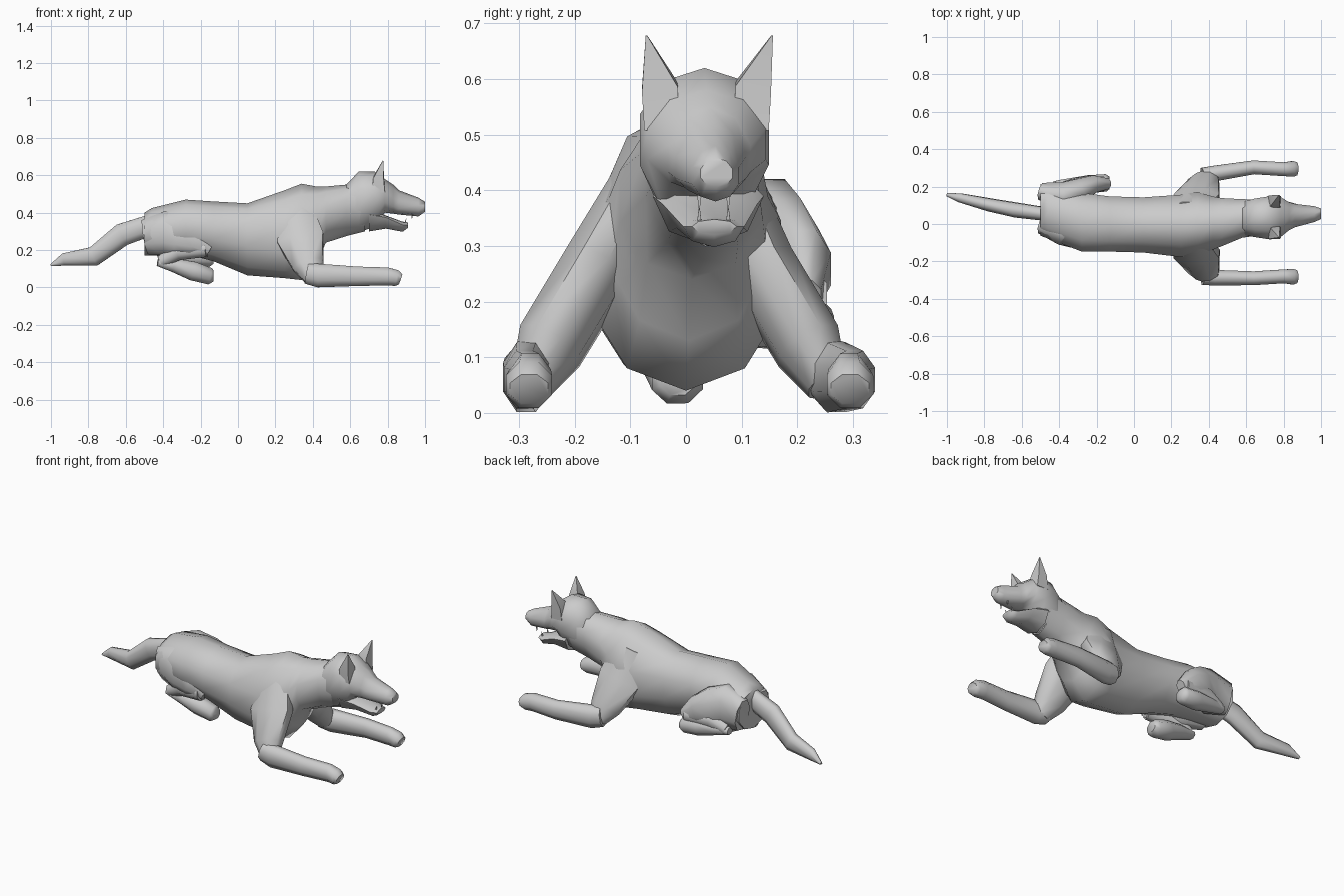
import bpy, bmesh
from math import sin, cos, pi, radians
from mathutils import Vector


def skin(name, rings):
    """Join equal-sided rings of points into one closed, smooth-shaded object."""
    bm = bmesh.new()
    rows = [[bm.verts.new(p) for p in r] for r in rings]
    n = len(rows[0])
    for a, b in zip(rows, rows[1:]):
        for i in range(n):
            j = (i + 1) % n
            bm.faces.new((a[i], a[j], b[j], b[i]))
    bm.faces.new(rows[0][::-1])
    bm.faces.new(rows[-1])
    bmesh.ops.recalc_face_normals(bm, faces=bm.faces)
    me = bpy.data.meshes.new(name)
    bm.to_mesh(me)
    bm.free()
    ob = bpy.data.objects.new(name, me)
    bpy.context.collection.objects.link(ob)
    bpy.ops.object.select_all(action='DESELECT')
    ob.select_set(True)
    bpy.context.view_layer.objects.active = ob
    bpy.ops.object.shade_smooth_by_angle(angle=radians(60))
    return ob


def trunk(name, sections, n=10):
    """Sections along x: x, centre y, half width, top z, widest z, bottom z."""
    rings = []
    for x, y, w, zt, zm, zb in sections:
        ring = []
        for i in range(n):
            a = 2 * pi * i / n
            h = zt - zm if cos(a) > 0 else zm - zb
            ring.append((x, y + w * sin(a), zm + h * cos(a)))
        rings.append(ring)
    return skin(name, rings)


def limb(name, path, n=8):
    """Tube along a path of x, y, z, half width, half depth."""
    pts = [Vector(p[:3]) for p in path]
    rings = []
    for k, p in enumerate(path):
        t = (pts[min(k + 1, len(pts) - 1)] - pts[max(k - 1, 0)]).normalized()
        side = Vector((0, 1, 0))
        side = (side - t * side.dot(t)).normalized()
        up = t.cross(side)
        rings.append([pts[k] + side * (p[3] * cos(2 * pi * (i + .5) / n))
                      + up * (p[4] * sin(2 * pi * (i + .5) / n)) for i in range(n)])
    return skin(name, rings)


# torso and neck
trunk("body", [
    (-.50, .075, .145, .40, .29, .17), (-.46, .065, .15, .425, .30, .17),
    (-.28, .01, .165, .47, .33, .18), (-.13, .0, .155, .46, .31, .14),
    (.05, -.005, .155, .45, .29, .065), (.25, -.01, .175, .52, .25, .05),
    (.34, .0, .18, .555, .25, .04), (.42, .005, .15, .54, .32, .13),
    (.47, .01, .135, .54, .39, .24), (.58, .03, .108, .55, .44, .275),
    (.68, .035, .10, .58, .46, .30)])

# skull and muzzle
trunk("head", [
    (.57, .03, .09, .54, .45, .29), (.645, .033, .108, .62, .48, .295),
    (.73, .033, .122, .62, .50, .325), (.785, .037, .112, .58, .48, .40),
    (.83, .042, .078, .55, .45, .395), (.86, .045, .066, .52, .435, .39),
    (.965, .053, .044, .48, .425, .38), (1.0, .055, .03, .458, .43, .405)])

# lower jaw
trunk("lower_jaw", [
    (.70, .04, .10, .43, .39, .30), (.79, .043, .085, .385, .375, .315),
    (.88, .05, .055, .352, .335, .298), (.91, .051, .04, .348, .335, .32)], n=8)

# ears and teeth
for s, tag in ((-1, "right"), (1, "left")):
    yc = .037 + s * .08
    limb(f"ear_{tag}", [(.75, yc, .51, .045, .05), (.752, yc + s * .004, .585, .046, .04),
                        (.775, .042 + s * .113, .678, .002, .002)], n=4)
    ty = .05 + s * .026
    limb(f"upper_tooth_{tag}", [(.93, ty, .40, .007, .007), (.93, ty, .365, .001, .001)], n=4)
    limb(f"lower_tooth_{tag}", [(.89, ty, .335, .007, .007), (.90, ty, .37, .001, .001)], n=4)

# front legs: broad upper arm and forearm with paw
for s, tag, ys in ((-1, "right", (.280, .287, .29, .28, .282)),
                   (1, "left", (.255, .27, .303, .293, .295))):
    e = ys[0]
    limb(f"front_upper_leg_{tag}", [
        (.30, s * .075, .43, .05, .10), (.335, s * (e - .12), .26, .065, .135),
        (.375, s * (e - .035), .12, .065, .09), (.405, s * e, .05, .04, .055)])
    limb(f"front_lower_leg_{tag}", [
        (.37, s * ys[0], .075, .05, .06), (.43, s * ys[1], .064, .045, .068),
        (.64, s * ys[2], .06, .04, .056), (.80, s * ys[3], .059, .04, .052),
        (.85, s * ys[4], .05, .045, .046), (.87, s * ys[4], .043, .037, .03)])

# hind legs folded under the hips, tipped to one side
for tag, hip, knee, hock, toe in (
        ("right", (-.38, -.035, .29), (-.23, -.095, .245), (-.41, -.045, .14), (-.15, -.015, .06)),
        ("left", (-.38, .145, .30), (-.22, .215, .255), (-.41, .20, .185), (-.15, .22, .155))):
    hip, knee, hock, toe = map(Vector, (hip, knee, hock, toe))
    mid = hip.lerp(knee, .5)
    limb(f"thigh_{tag}", [(-.495, hip.y + .03, hip.z - .02, .05, .10), (*hip, .085, .13),
                          (*mid, .07, .12), (*knee, .05, .085),
                          (knee.x + .08, knee.y, knee.z - .045, .03, .035)])
    limb(f"shank_{tag}", [(knee.x + .06, knee.y, knee.z - .04, .042, .045),
                          (*knee.lerp(hock, .5), .045, .05), (*hock, .035, .035)])
    mid = hock.lerp(toe, .65)
    limb(f"hind_foot_{tag}", [(hock.x - .02, hock.y, hock.z - .005, .03, .022),
                              (*hock.lerp(toe, .25), .042, .04),
                              (*mid, .052, .055), (toe.x, toe.y, toe.z, .05, .048),
                              (toe.x + .02, toe.y, toe.z, .035, .03)])

# tail
limb("tail", [(-.45, .05, .34, .038, .06), (-.62, .073, .282, .042, .066),
              (-.77, .102, .167, .037, .056), (-.93, .14, .15, .026, .036),
              (-1.0, .157, .12, .01, .006)])
